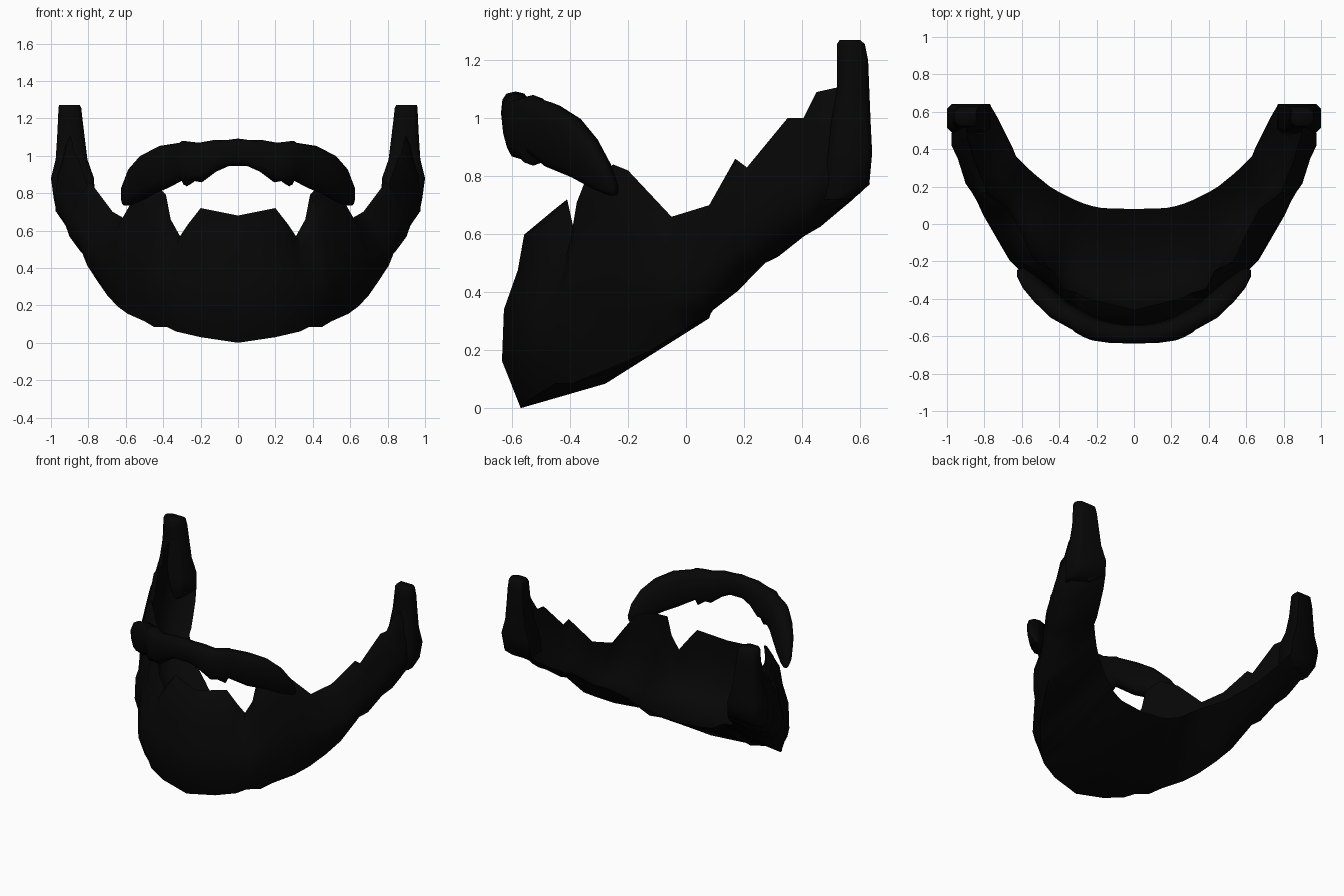
import bpy, bmesh, math
from mathutils import Vector as V

black = bpy.data.materials.new("soft black hair")
black.diffuse_color = (0.0018, 0.0018, 0.0018, 1)


def loft(name, rings, mirror_merge=True, cap_start=False):
    """Skin a row of rings, cap the end and mirror across x."""
    bm = bmesh.new()
    rows = [[bm.verts.new(p) for p in r] for r in rings]
    n = len(rows[0])
    for a, b in zip(rows, rows[1:]):
        for i in range(n):
            j = (i + 1) % n
            bm.faces.new((a[i], a[j], b[j], b[i]))
    bm.faces.new(rows[-1])
    if cap_start:
        bm.faces.new(rows[0])
    bmesh.ops.recalc_face_normals(bm, faces=bm.faces)
    # an open centre ring can fool the recalculation, so check the volume
    if bm.calc_volume(signed=True) < 0:
        bmesh.ops.reverse_faces(bm, faces=bm.faces)
    me = bpy.data.meshes.new(name)
    bm.to_mesh(me)
    bm.free()
    me.materials.append(black)
    ob = bpy.data.objects.new(name, me)
    bpy.context.collection.objects.link(ob)
    bpy.ops.object.select_all(action='DESELECT')
    ob.select_set(True)
    bpy.context.view_layer.objects.active = ob
    bpy.ops.object.shade_smooth_by_angle(angle=math.radians(60))
    mod = ob.modifiers.new("mirror", 'MIRROR')
    mod.use_mirror_merge = mirror_merge
    return ob


# Beard: top edge, lower outer edge and rear neck edge, from chin to ear
stations = [
    (0, -.46, .68, 0, -.57, .00, 0, .08, .31),
    (.20, -.41, .72, .20, -.54, .03, .17, .085, .325),
    (.27, -.39, .63, .33, -.49, .06, .22, .095, .34),
    (.31, -.365, .57, .38, -.45, .085, .27, .11, .355),
    (.36, -.355, .66, .45, -.39, .085, .32, .13, .385),
    (.385, -.345, .79, .50, -.32, .115, .36, .15, .415),
    (.43, -.25, .84, .59, -.22, .155, .40, .17, .44),
    (.53, -.20, .82, .645, -.13, .195, .45, .20, .47),
    (.60, -.05, .66, .70, -.03, .255, .53, .265, .505),
    (.67, .08, .70, .745, .07, .32, .58, .31, .55),
    (.79, .17, .86, .81, .19, .465, .63, .36, .59),
    (.80, .21, .83, .84, .24, .485, .65, .41, .61),
    (.86, .35, 1.0, .88, .34, .575, .69, .49, .66),
    (.87, .405, 1.0, .91, .41, .61, .71, .53, .69),
    (.89, .45, 1.09, .95, .465, .69, .73, .57, .715),
    (.90, .54, 1.11, .955, .56, .74, .768, .635, .775),
]
# how far the outside swells at each station, uneven like layered tufts
swell = [1, 1, 1, 1, .95, .9, .75, .9, .95, 1.1, .8, .95, .85, 1.0, .55, .35]
rings = []
for k, (s, f) in enumerate(zip(stations, swell)):
    t, b, r = V(s[0:3]), V(s[3:6]), V(s[6:9])
    out = V((t.x, t.y - .3, 0)).normalized()
    lip = .04 if k == 0 else .02 if k == 1 else 0   # fuller chin front
    sag = .055 if k < 5 else .02
    ring = [
        t,
        t.lerp(b, .12) + out * (.045 * f + lip),
        t.lerp(b, .30) + out * (.055 * f + lip * .8),
        t.lerp(b, .50) + out * (.085 * f + lip * .7),
        t.lerp(b, .76) + out * (.075 * f + lip * .4),
        b,
        b.lerp(r, .45) - V((0, 0, sag)),
        r,
    ]
    # inner side: one smooth hollow from the neck edge up to the top edge
    hollow = b - out * .03 + V((0, 0, .04))
    for u in (.1, .3, .5, .7, .88):
        ring.append(r.lerp(hollow, u).lerp(hollow.lerp(t, u), u))
    rings.append(ring)
loft("beard", rings)

# Sideburns: upright tapered blocks (z, inner x, outer x, front y, back y)
rings = []
for z, x0, x1, y0, y1 in [(.72, .85, .975, .47, .57), (.77, .765, .985, .48, .632),
                          (.88, .77, 1.0, .49, .642), (.98, .805, .975, .50, .637),
                          (1.10, .82, .967, .52, .632), (1.20, .832, .962, .52, .628),
                          (1.255, .838, .96, .52, .617), (1.27, .845, .957, .53, .60)]:
    c = .025
    rings.append([(x0 + c, y0, z), (x1 - c, y0, z), (x1, y0 + c, z), (x1, y1 - c, z),
                  (x1 - c, y1, z), (x0, y1, z), (x0, y0 + c, z)])
loft("sideburn", rings, False, True)

# Moustache: centre point, half height and half depth, from lip to tip
rings = []
path = [(0, -.588, 1.018, .074, .05), (.05, -.588, 1.015, .07, .05),
        (.12, -.583, 1.0, .085, .054), (.20, -.567, .964, .106, .06),
        (.24, -.552, .969, .105, .06), (.285, -.527, .958, .122, .06),
        (.298, -.517, .972, .098, .058),
        (.40, -.46, .938, .115, .06), (.48, -.385, .90, .108, .058),
        (.545, -.32, .845, .09, .05), (.59, -.268, .79, .056, .035),
        (.607, -.24, .755, .022, .018)]
soft = lambda v: math.copysign(abs(v) ** .7, v)
for x, y, z, h, d in path:
    out = V((x, (y - .1) * .75, 0)).normalized()
    up = V((x * .35, 0, 1))
    rings.append([V((x, y, z)) + out * d * soft(math.cos(a)) + up * h * soft(math.sin(a))
                  for a in (math.tau * i / 12 for i in range(12))])
loft("moustache", rings)
